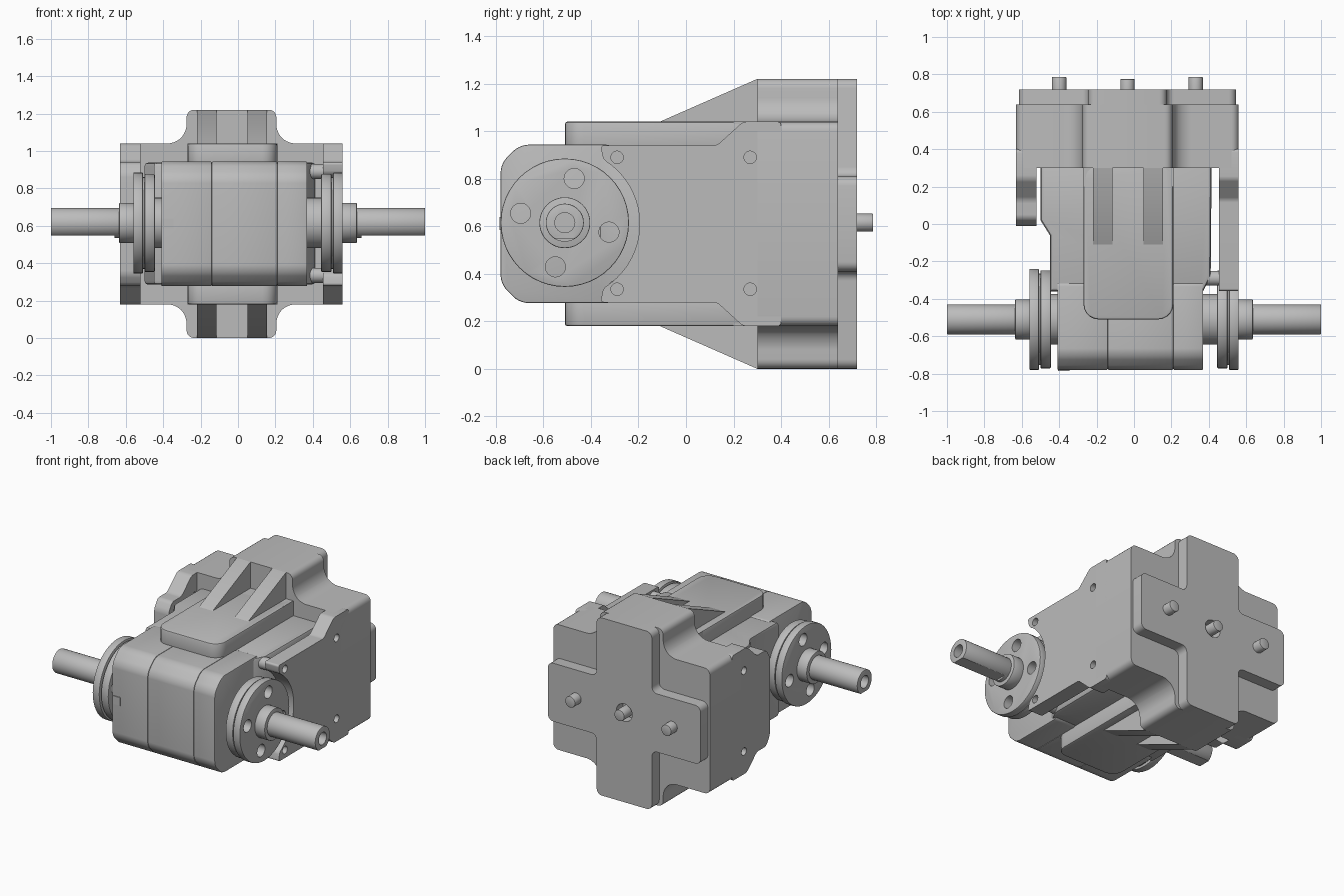
import bpy, bmesh, math

if "Cube" in bpy.data.objects:
    bpy.data.objects.remove(bpy.data.objects["Cube"])

CX, CZ = -0.035, 0.61      # middle of the housing
SY, SZ = -0.51, 0.615      # shaft axis

grey = bpy.data.materials.new("cast grey")
grey.use_nodes = True
grey.diffuse_color = (0.5, 0.5, 0.5, 1)
grey.node_tree.nodes["Principled BSDF"].inputs["Base Color"].default_value = (0.5, 0.5, 0.5, 1)


def prism(name, pts, axis, lo, hi, corner=0, rim=0):
    """Extrude a 2D profile along an axis; round its corners and chamfer its rims."""
    k = "xyz".index(axis)

    def place(p, t):
        c = list(p)
        c.insert(k, t)
        return c

    lo, hi = min(lo, hi), max(lo, hi)
    bm = bmesh.new()
    a = [bm.verts.new(place(p, lo)) for p in pts]
    b = [bm.verts.new(place(p, hi)) for p in pts]
    bm.faces.new(a)
    bm.faces.new(b)
    for i in range(len(pts)):
        j = (i + 1) % len(pts)
        bm.faces.new((a[i], a[j], b[j], b[i]))
    bmesh.ops.recalc_face_normals(bm, faces=bm.faces)

    def lengthwise(e):
        return abs(e.verts[0].co[k] - e.verts[1].co[k]) > 1e-5

    if corner:
        sharp = [e for e in bm.edges if lengthwise(e) and e.calc_face_angle(0) > 0.5]
        bmesh.ops.bevel(bm, geom=sharp, offset=corner, segments=5, profile=0.5,
                        affect='EDGES', clamp_overlap=True)
    if rim:
        bmesh.ops.bevel(bm, geom=[e for e in bm.edges if not lengthwise(e)], offset=rim,
                        segments=2, profile=0.5, affect='EDGES', clamp_overlap=True)
    me = bpy.data.meshes.new(name)
    bm.to_mesh(me)
    bm.free()
    me.materials.append(grey)
    ob = bpy.data.objects.new(name, me)
    bpy.context.collection.objects.link(ob)
    return ob


def arc(c, r, start, end, n):
    return [(c[0] + r * math.cos(math.radians(start + (end - start) * i / n)),
             c[1] + r * math.sin(math.radians(start + (end - start) * i / n)))
            for i in range(n + 1)]


def cyl(name, axis, c, r, lo, hi, rim=0):
    return prism(name, arc(c, r, 0, 360, 48)[:-1], axis, lo, hi, rim=rim)


def rect(u0, v0, u1, v1):
    return [(u0, v0), (u1, v0), (u1, v1), (u0, v1)]


def mirrored(pts):
    """Close an upper half profile with its reflection below the mid height."""
    return pts + [(u, 2 * CZ - v) for u, v in reversed(pts)]


def cut(targets, cutters):
    """Subtract the cutters from each target, then delete them."""
    for ob in targets:
        for c in cutters:
            m = ob.modifiers.new("cut", 'BOOLEAN')
            m.operation, m.object, m.solver = 'DIFFERENCE', c, 'EXACT'
        bpy.context.view_layer.update()
        dg = bpy.context.evaluated_depsgraph_get()
        me = bpy.data.meshes.new_from_object(ob.evaluated_get(dg))
        ob.modifiers.clear()
        ob.data = me
    for c in cutters:
        bpy.data.objects.remove(c)


# Gearbox: three slices with fine seams between them
box = mirrored([(-0.3, 0.943), (-0.7, 0.943), (-0.78, 0.863)])
for name, x0, x1 in (("gearbox_right", -0.41, -0.14), ("gearbox_middle", -0.14, 0.21),
                     ("gearbox_left", 0.21, 0.37)):
    prism(name, box, 'x', x0, x1, corner=0.035, rim=0.006)
prism("front_latch", rect(-0.405, 0.585, -0.345, 0.64), 'y', -0.785, -0.77)

# Middle body between the gearbox and the rear housing
prism("middle_body", [(-0.45, -0.36), (0.37, -0.36), (0.41, -0.28), (0.415, 0.32),
                      (-0.5, 0.32), (-0.5, 0.02), (-0.45, -0.06)], 'z', 0.285, 0.938, rim=0.02)

# Rear housing with a tall central bulge and flared roots
half = [(0.24, 1.22), (0.24, 1.1), (0.3, 1.04), (0.595, 1.04)]
top = [(CX - u, v) for u, v in reversed(half)] + [(CX + u, v) for u, v in half]
prism("rear_housing", mirrored(top), 'y', 0.3, 0.64, corner=0.04)

# Cross shaped back plate with a bore and locating pins
w, a, h = 0.21, 0.58, 0.2
cross = [(CX - a, CZ + h), (CX - w, CZ + h), (CX - w, 1.22),
         (CX + w, 1.22), (CX + w, CZ + h), (CX + a, CZ + h)]
back = prism("back_plate", mirrored(cross), 'y', 0.635, 0.72, corner=0.04)
cut([back], [cyl("bore_cutter", 'y', (CX, SZ), 0.06, 0.65, 0.8)])
for name, x, y in (("right_pin", -0.4, 0.787), ("left_pin", 0.33, 0.787),
                   ("input_shaft", CX, 0.775)):
    cyl(name, 'y', (x, SZ), 0.038, 0.63, y, rim=0.004)

# Raised pads and sloping ribs above and below
pad = [(-0.27, -0.51), (0.21, -0.51), (0.21, 0.32), (-0.27, 0.32)]
for side, flip in (("top", False), ("bottom", True)):
    def z(v):
        return 2 * CZ - v if flip else v
    prism(side + "_pad", pad, 'z', z(0.9), z(1.04), corner=0.08, rim=0.01)
    # fillets where the pad meets the rear housing
    prism(side + "_pad_root", rect(-0.27, 0.2, 0.21, 0.32), 'z', z(0.9), z(1.04))
    for n, x in (("right", -0.22), ("left", 0.05)):
        prism(side + "_rib_" + n, [(-0.11, z(1.03)), (-0.11, z(1.04)), (0.3, z(1.22)),
                                   (0.32, z(1.22)), (0.32, z(1.03))], 'x', x, x + 0.105)

# Side plates, the left one reaching round the flange
shoulder = [(0.4, 1.04), (0.24, 1.04), (0.13, 0.94)]
ring = arc((SY, CZ), 0.315, 59, -59, 28)
low = [(u, 2 * CZ - v) for u, v in reversed(shoulder + [(-0.36, 0.94)])]
left = prism("left_side_plate", shoulder + [(-0.36, 0.94)] + ring + low,
             'x', 0.455, 0.56, corner=0.015)
right = prism("right_side_plate", mirrored(shoulder + [(0.03, 0.94), (-0.01, 0.88)]),
              'x', -0.63, -0.52, corner=0.02)
bolt_z = (0.89, 0.335)
cut([left], [cyl("bolt_cutter", 'x', (-0.29, v), 0.026, 0.4, 0.7) for v in bolt_z])
housing = bpy.data.objects["rear_housing"]
cut([left, right, housing],
    [cyl("bolt_cutter", 'x', (0.27, v), 0.026, s * 0.5, s * 0.7) for v in bolt_z for s in (1, -1)])
# bosses that carry the front bolts of the left plate
for n, v in (("upper", 0.89), ("lower", 0.335)):
    cyl(n + "_bolt_boss", 'x', (-0.29, v), 0.04, 0.38, 0.5)

# Output flanges and shafts on both sides
for side, s in (("left", 1), ("right", -1)):
    c = (SY, SZ)
    cyl(side + "_bearing", 'x', c, 0.135, s * 0.35, s * 0.45)
    discs = [cyl(side + "_inner_disc", 'x', c, 0.262, s * 0.445, s * 0.5, rim=0.005),
             cyl(side + "_disc_waist", 'x', c, 0.245, s * 0.495, s * 0.515),
             cyl(side + "_outer_disc", 'x', c, 0.27, s * 0.508, s * 0.56, rim=0.005)]
    cut(discs, [cyl("hole_cutter", 'x', arc(c, 0.19, 78 + 90 * i, 0, 1)[0], 0.042,
                    s * 0.4, s * 0.6) for i in range(4)])
    cyl(side + "_hub", 'x', c, 0.107, s * 0.55, s * 0.635, rim=0.004)
    shaft = cyl(side + "_shaft", 'x', c, 0.08, s * 0.6, s * 1.0, rim=0.004)
    cut([shaft], [cyl("end_hole_cutter", 'x', c, 0.042, s * 0.85, s * 1.1),
                  prism("flat_cutter", rect(SY - 0.1, 0.5, SY + 0.1, 0.548), 'x',
                        s * 0.66, s * 1.1)])

# Smooth the rounded surfaces and keep hard edges
bpy.ops.object.select_all(action='DESELECT')
for ob in bpy.context.collection.objects:
    if ob.type == 'MESH':
        ob.select_set(True)
        bpy.context.view_layer.objects.active = ob
bpy.ops.object.shade_smooth_by_angle(angle=math.radians(30))
